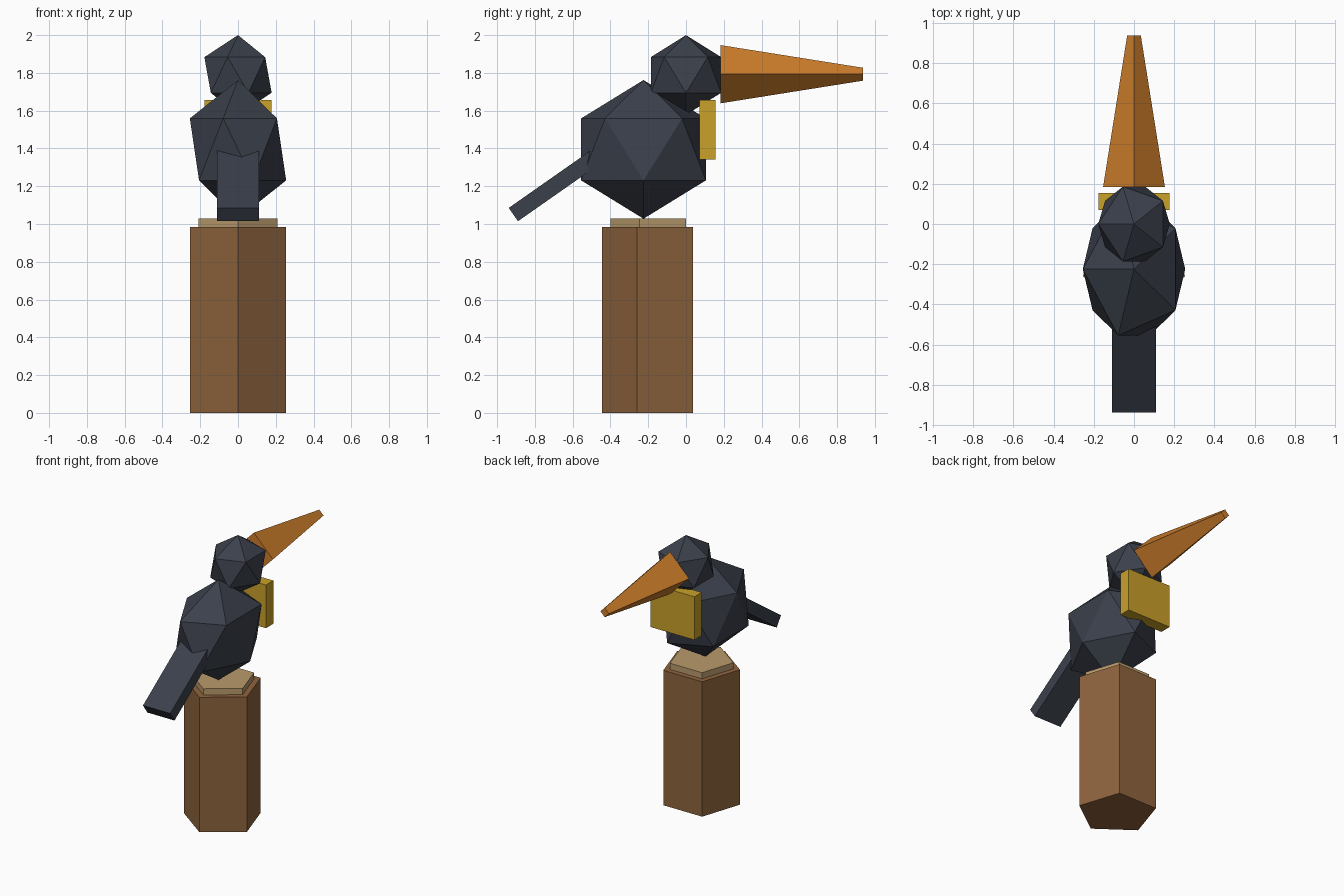
import bpy, bmesh, math
from mathutils import Matrix, Vector

if "Cube" in bpy.data.objects:
    bpy.data.objects.remove(bpy.data.objects["Cube"])


def material(name, r, g, b):
    mat = bpy.data.materials.new(name)
    lin = [((c / 255 + 0.055) / 1.055) ** 2.4 for c in (r, g, b)]
    mat.diffuse_color = (*lin, 1)
    mat.use_nodes = True
    mat.node_tree.nodes["Principled BSDF"].inputs["Base Color"].default_value = mat.diffuse_color
    return mat


slate = material("slate", 59, 64, 75)
orange = material("orange", 206, 126, 43)
gold = material("gold", 201, 161, 42)
wood = material("brown wood", 143, 100, 62)
cut_wood = material("pale cut wood", 186, 155, 108)


def finish(name, bm, mat, matrix):
    bm.transform(matrix)
    bmesh.ops.recalc_face_normals(bm, faces=bm.faces)
    mesh = bpy.data.meshes.new(name)
    bm.to_mesh(mesh)
    bm.free()
    mesh.materials.append(mat)
    obj = bpy.data.objects.new(name, mesh)
    bpy.context.collection.objects.link(obj)
    return obj


def place(loc, angle=0.0, scale=(1, 1, 1), axis="X"):
    return (Matrix.Translation(loc) @ Matrix.Rotation(angle, 4, axis)
            @ Matrix.Diagonal((*scale, 1)))


def frustum(name, sides, r0, r1, length, mat, matrix):
    """Upright tapered prism from z = 0, first corner towards -y."""
    bm = bmesh.new()
    rings = []
    for r, z in ((r0, 0), (r1, length)):
        angles = [2 * math.pi * i / sides for i in range(sides)]
        rings.append([bm.verts.new((r * math.sin(a), -r * math.cos(a), z)) for a in angles])
    low, high = rings
    bm.faces.new(low)
    bm.faces.new(high)
    for i in range(sides):
        j = (i + 1) % sides
        bm.faces.new((low[i], low[j], high[j], high[i]))
    return finish(name, bm, mat, matrix)


def box(name, size, loc, mat, angle=0.0):
    bm = bmesh.new()
    bmesh.ops.create_cube(bm, size=1)
    return finish(name, bm, mat, place(loc, angle, size))


def faceted_ball(name, radii, loc, mat):
    bm = bmesh.new()
    bmesh.ops.create_icosphere(bm, subdivisions=1, radius=1)
    return finish(name, bm, mat, place(loc, math.pi, radii, "Z"))


# Five-sided post with its pale cut top
frustum("post", 5, 0.267, 0.267, 0.985, wood, place((0, -0.178, 0)))
frustum("post_top", 5, 0.221, 0.221, 0.045, cut_wood, place((0, -0.178, 0.985)))

# Bird body and head
faceted_ball("body", (0.285, 0.388, 0.367), (0, -0.225, 1.395), slate)
faceted_ball("head", (0.199, 0.219, 0.211), (0, 0, 1.789), slate)

# Tapered four-sided beak pointing along +y
frustum("beak", 4, 0.154, 0.034, 0.755, orange,
        place((0, 0.183, 1.793), -math.pi / 2))

# Chest bib
box("bib", (0.353, 0.085, 0.315), (0, 0.113, 1.498), gold)

# Sloping tail, tip at the low end, root buried in the body
tilt = math.radians(35)
length = 0.62
tip = Vector((0, -0.914, 1.05))
centre = tip + Vector((0, math.cos(tilt), math.sin(tilt))) * length / 2
box("tail", (0.22, length, 0.086), centre, slate, tilt)
